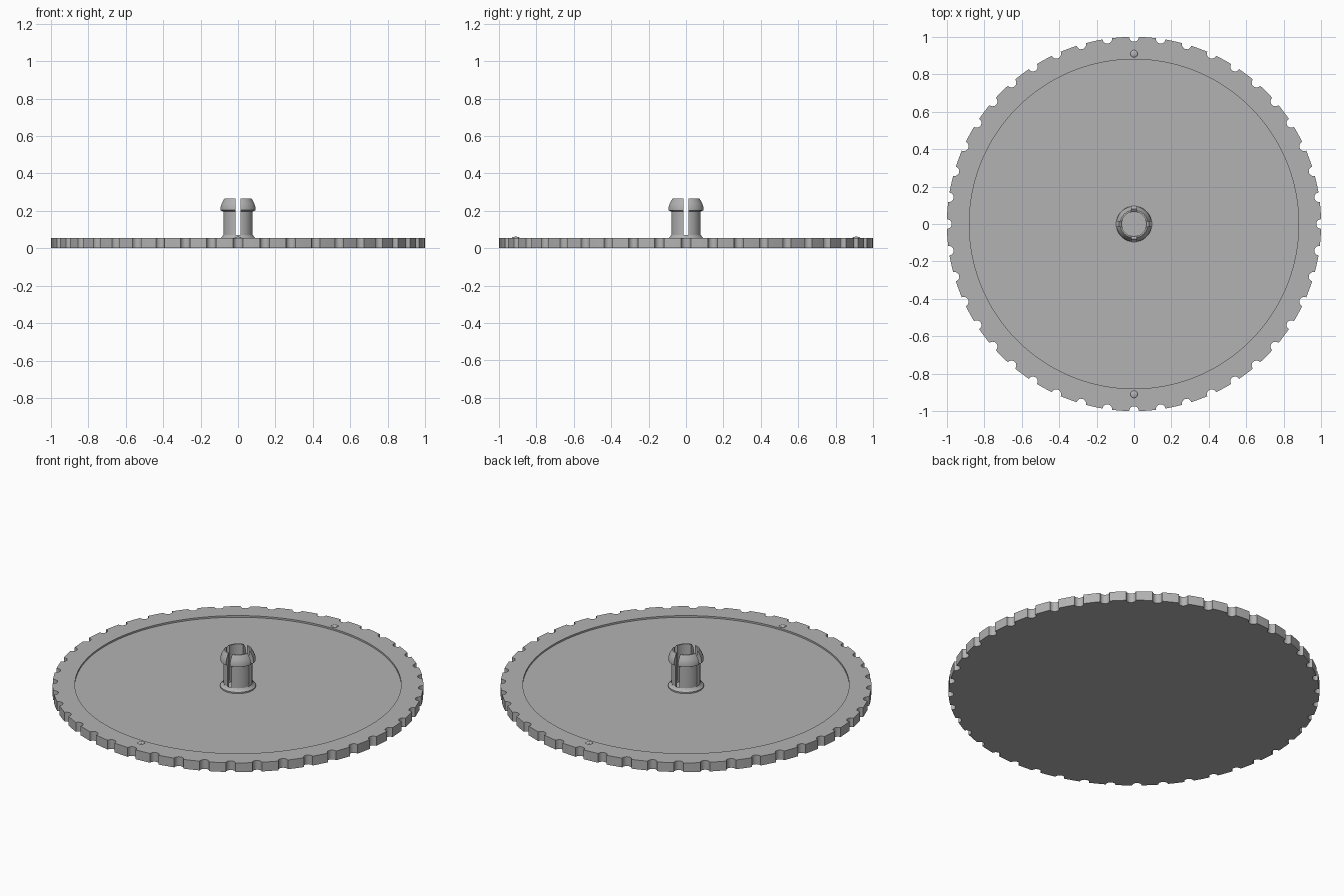
import bpy, bmesh
from math import sin, cos, pi, asin, radians

if "Cube" in bpy.data.objects:
    bpy.data.objects.remove(bpy.data.objects["Cube"], do_unlink=True)

grey = bpy.data.materials.new("light grey plastic")
grey.use_nodes = True
colour = (0.45, 0.45, 0.45, 1)
grey.diffuse_color = colour
grey.node_tree.nodes["Principled BSDF"].inputs["Base Color"].default_value = colour

RIM_TOP, FLOOR, RECESS_R = 0.055, 0.045, 0.88
NOTCHES, NOTCH_R = 44, 0.026


def finish(bm, name, angle=30):
    bmesh.ops.recalc_face_normals(bm, faces=bm.faces)
    mesh = bpy.data.meshes.new(name)
    bm.to_mesh(mesh)
    bm.free()
    mesh.materials.append(grey)
    obj = bpy.data.objects.new(name, mesh)
    bpy.context.collection.objects.link(obj)
    bpy.ops.object.select_all(action='DESELECT')
    obj.select_set(True)
    bpy.context.view_layer.objects.active = obj
    bpy.ops.object.shade_smooth_by_angle(angle=radians(angle))
    return obj


def bridge(bm, a, b, closed=True):
    n = len(a)
    for i in range(n if closed else n - 1):
        j = (i + 1) % n
        bm.faces.new((a[i], a[j], b[j], b[i]))


# Notched disc with a shallow round recess
outline = []
for k in range(NOTCHES):
    t = 2 * pi * k / NOTCHES
    for i in range(9):
        s = -pi / 2 - pi * i / 8
        x, y = 1 + NOTCH_R * cos(s), NOTCH_R * sin(s)
        outline.append((x * cos(t) - y * sin(t), x * sin(t) + y * cos(t)))
    edge = asin(NOTCH_R)
    for i in range(1, 4):
        a = t + edge + (2 * pi / NOTCHES - 2 * edge) * i / 4
        outline.append((cos(a), sin(a)))
bm = bmesh.new()


def ring(z, radius=None):
    verts = []
    for x, y in outline:
        f = radius / (x * x + y * y) ** 0.5 if radius else 1
        verts.append(bm.verts.new((x * f, y * f, z)))
    return verts


loops = [ring(0), ring(RIM_TOP), ring(RIM_TOP, RECESS_R), ring(FLOOR, RECESS_R)]
for lower, upper in zip(loops, loops[1:]):
    bridge(bm, lower, upper)
bm.faces.new(loops[0])
bm.faces.new(loops[-1])
finish(bm, "notched_disc")

# Flared collar at the foot of the peg
bm = bmesh.new()
collar = [(0.066, FLOOR - 0.005), (0.096, FLOOR - 0.005), (0.096, 0.053),
          (0.086, 0.06), (0.08, 0.07), (0.066, 0.06)]
SEG = 48
loops = [[bm.verts.new((r * cos(2 * pi * i / SEG), r * sin(2 * pi * i / SEG), z))
          for i in range(SEG)] for r, z in collar]
for i, loop in enumerate(loops):
    bridge(bm, loop, loops[(i + 1) % len(loops)])
finish(bm, "peg_collar")

# Four snap-fit prongs separated by parallel-sided slots
prong = [(0.066, 0.055), (0.079, 0.055), (0.079, 0.195), (0.095, 0.203),
         (0.095, 0.218), (0.088, 0.24), (0.074, 0.265), (0.066, 0.265)]
SLOT, STEPS = 0.013, 12
for k, side in enumerate(("back_left", "back_right", "front_right", "front_left")):
    bm = bmesh.new()
    loops = []
    for r, z in prong:
        gap = asin(SLOT / r)
        angles = [k * pi / 2 + gap + (pi / 2 - 2 * gap) * i / STEPS
                  for i in range(STEPS + 1)]
        loops.append([bm.verts.new((r * cos(a), r * sin(a), z)) for a in angles])
    for i, loop in enumerate(loops):
        bridge(bm, loop, loops[(i + 1) % len(loops)], closed=False)
    bm.faces.new([loop[0] for loop in loops])
    bm.faces.new([loop[-1] for loop in loops])
    finish(bm, "peg_prong_" + side)

# Small locating bumps on the rim
for name, y in (("front_bump", -0.91), ("back_bump", 0.91)):
    bm = bmesh.new()
    bmesh.ops.create_uvsphere(bm, u_segments=10, v_segments=6, radius=0.02)
    for v in bm.verts:
        v.co.z = v.co.z * 0.35 + RIM_TOP
        v.co.y += y
    finish(bm, name)
